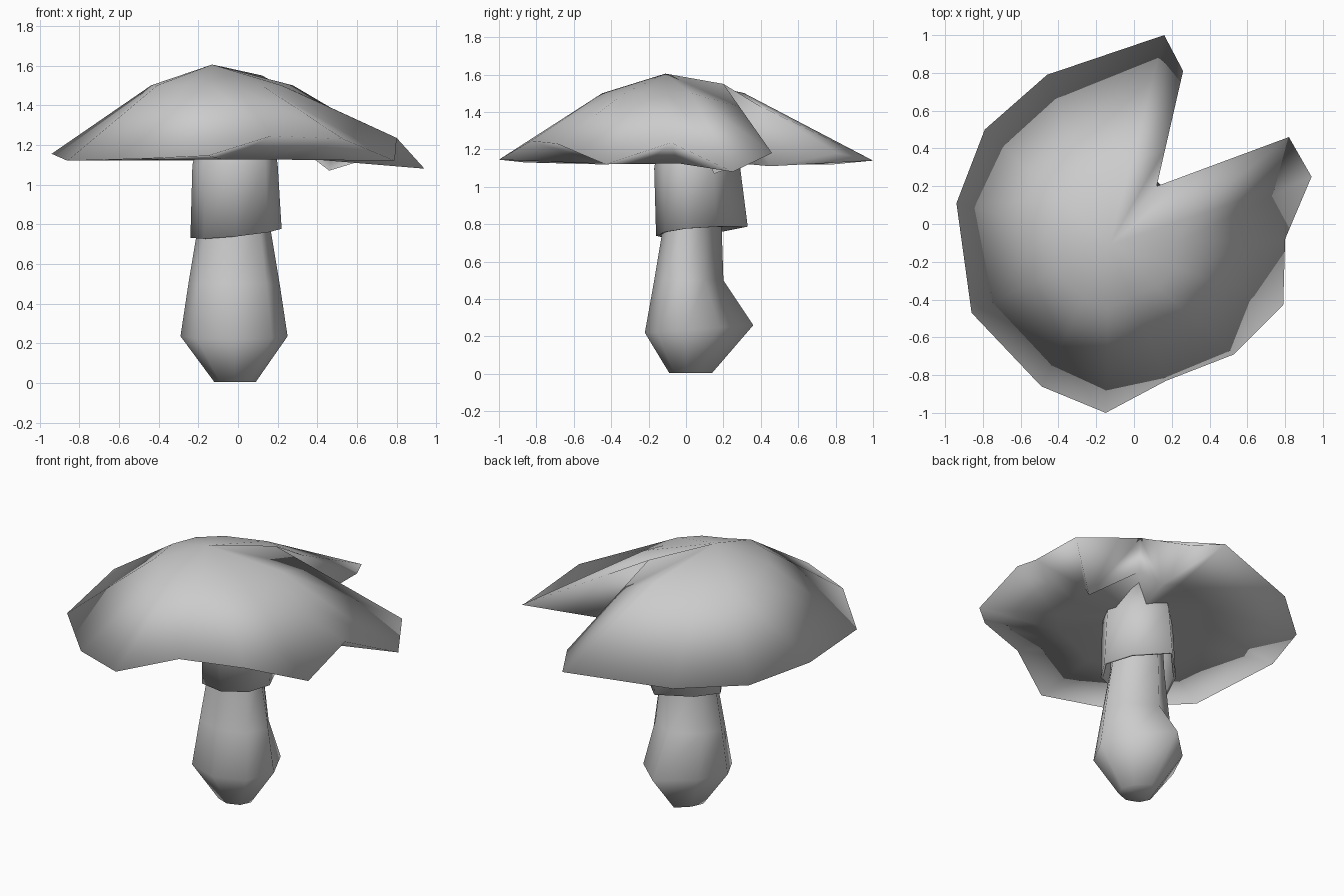
import bpy, bmesh, math
from mathutils import Vector

cube = bpy.data.objects.get("Cube")
if cube:
    bpy.data.objects.remove(cube, do_unlink=True)

GREY = (0.6, 0.6, 0.6, 1.0)
grey = bpy.data.materials.new("plain_grey")
grey.use_nodes = True
grey.diffuse_color = GREY
grey.node_tree.nodes["Principled BSDF"].inputs["Base Color"].default_value = GREY


def finish(name, bm):
    """Turn a bmesh into a fully smooth shaded object."""
    bmesh.ops.recalc_face_normals(bm, faces=bm.faces)
    for face in bm.faces:
        face.smooth = True
    mesh = bpy.data.meshes.new(name)
    bm.to_mesh(mesh)
    bm.free()
    obj = bpy.data.objects.new(name, mesh)
    bpy.context.collection.objects.link(obj)
    mesh.materials.append(grey)
    return obj


def loft(rings, capped):
    """Skin eight-sided rings given as (cx, rx, front, back, z, tilt_x, tilt_y)."""
    bm = bmesh.new()
    sides = 8
    loops = []
    for cx, rx, front, back, z, tilt_x, tilt_y in rings:
        loop = []
        for i in range(sides):
            a = math.tau * i / sides
            s = math.sin(a)
            x = cx + rx * math.cos(a)
            y = back * s * s if s > 0 else front * s
            loop.append(bm.verts.new((x, y, z + tilt_x * x + tilt_y * y)))
        loops.append(loop)
    for low, high in zip(loops, loops[1:]):
        for i in range(sides):
            j = (i + 1) % sides
            bm.faces.new((low[i], low[j], high[j], high[i]))
    if capped:
        bm.faces.new(loops[0][::-1])
        bm.faces.new(loops[-1])
    return bm


# Stem: swollen near the foot, with a pointed bulge at the back
finish("stem", loft([
    (-0.015, 0.105, 0.09, 0.14, 0.005, 0.0, 0.0),
    (-0.02, 0.27, 0.22, 0.36, 0.235, 0.0, 0.07),
    (-0.02, 0.23, 0.17, 0.2, 0.5, 0.0, 0.0),
    (-0.02, 0.18, 0.12, 0.19, 0.8, 0.0, 0.0),
    (-0.02, 0.16, 0.11, 0.17, 1.15, 0.0, 0.0),
], True))

# Skirt: loose collar hanging around the upper stem
skirt = finish("skirt", loft([
    (-0.01, 0.23, 0.16, 0.33, 0.755, 0.1, 0.1),
    (-0.015, 0.215, 0.17, 0.29, 1.1, 0.0, 0.0),
    (0.0, 0.17, 0.13, 0.24, 1.31, 0.0, 0.0),
], False))
thick = skirt.modifiers.new("thickness", 'SOLIDIFY')
thick.thickness = 0.015
thick.offset = -1

# Cap rim, from one side of the notch round to the other
rim = [Vector(p) for p in (
    (0.26, 0.81, 1.18), (0.16, 1.0, 1.14), (-0.46, 0.79, 1.12),
    (-0.79, 0.5, 1.12), (-0.94, 0.11, 1.155), (-0.86, -0.47, 1.12),
    (-0.49, -0.86, 1.13), (-0.15, -1.0, 1.145), (0.17, -0.83, 1.245),
    (0.53, -0.69, 1.23), (0.79, -0.43, 1.12), (0.8, -0.08, 1.235),
    (0.94, 0.25, 1.08), (0.82, 0.46, 1.18))]
last = len(rim) - 1
bm = bmesh.new()
edge = [bm.verts.new(p) for p in rim]


def cap_skin(top, notch, ends, height, reach):
    """Span the rim with a middle ring, a centre point and a notch point."""
    centre, tip = bm.verts.new(top), bm.verts.new(notch)
    mid = []
    for p in rim[1:last]:
        q = top.lerp(p, reach)
        mid.append(bm.verts.new((q.x, q.y, height)))
    mid = [bm.verts.new(ends[0])] + mid + [bm.verts.new(ends[1])]
    for i in range(last):
        bm.faces.new((mid[i], edge[i], edge[i + 1], mid[i + 1]))
        if i not in (0, last - 1):
            bm.faces.new((centre, mid[i], mid[i + 1]))
    bm.faces.new((centre, tip, mid[0], mid[1]))
    bm.faces.new((centre, mid[last - 1], mid[last], tip))
    return mid, tip


# Cap: domed top and almost flat underside sharing one thin rim
tip_point = Vector((0.12, 0.2, 1.55))
dome_ends = [tip_point.lerp(rim[k], 0.33) for k in (0, last)]
dome, dome_tip = cap_skin(Vector((-0.13, -0.11, 1.605)), tip_point,
                          dome_ends, 1.5, 0.38)
under_ends = [Vector((0.17, 0.45, 1.11)), Vector((0.46, 0.15, 1.07))]
under, under_tip = cap_skin(Vector((0, 0, 1.15)), Vector((0.12, 0.2, 1.33)),
                            under_ends, 1.125, 0.5)

# Notch walls close the cap between the two skins
for k in (0, last):
    bm.faces.new((dome_tip, dome[k], under[k], under_tip))
    bm.faces.new((dome[k], edge[k], under[k]))
finish("cap", bm)
